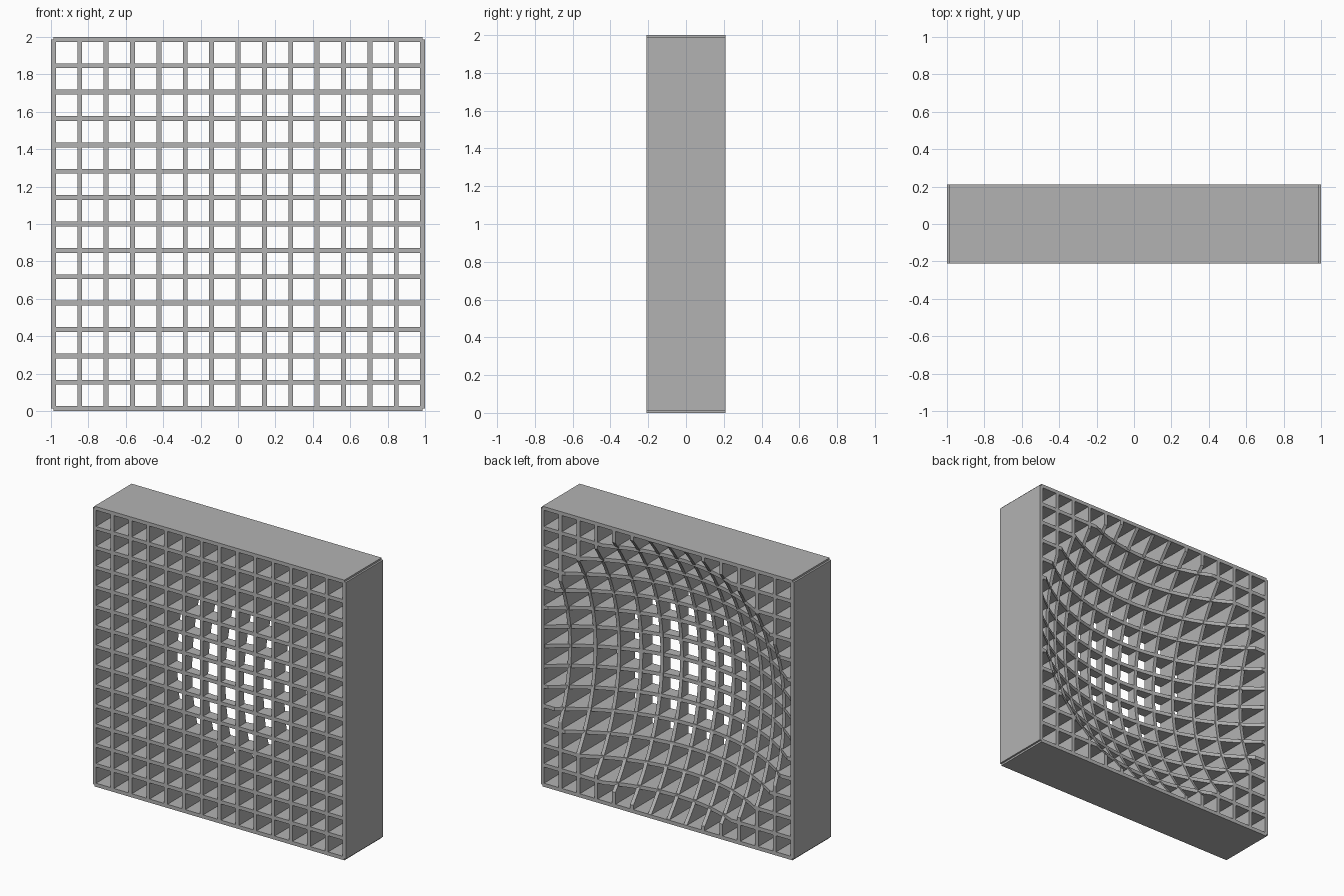
import bpy, bmesh, math
from mathutils import Vector

cube = bpy.data.objects.get("Cube")
if cube:
    bpy.data.objects.remove(cube, do_unlink=True)

grey = bpy.data.materials.new("light grey")
grey.use_nodes = True
colour = (0.45, 0.45, 0.45, 1)
grey.diffuse_color = colour
grey.node_tree.nodes["Principled BSDF"].inputs["Base Color"].default_value = colour

CELLS = 14
HALF = 0.987            # centre line of the outer slats
THICK = 0.026
DEPTH = 0.21            # half depth of the crate
DISH_R, DISH_Y = 1.496, 1.336   # sphere that hollows the back
STEPS = 40


def slat_profile(offset):
    """Outline (along, y) of a slat whose back follows the sphere."""
    pts = [(HALF, -DEPTH), (HALF, DEPTH)]
    rim2 = DISH_R ** 2 - (DISH_Y - DEPTH) ** 2
    half2 = rim2 - offset ** 2
    if half2 > 0:
        half = math.sqrt(half2)
        for i in range(STEPS + 1):
            t = half * math.cos(math.pi * i / STEPS)
            pts.append((t, DISH_Y - math.sqrt(DISH_R ** 2 - offset ** 2 - t * t)))
    return pts + [(-HALF, DEPTH), (-HALF, -DEPTH)]


def make_slat(name, offset, upright):
    bm = bmesh.new()

    def place(along, y, across):
        x, z = (across, along) if upright else (along, across)
        return Vector((x, y, z + 1))

    verts = [bm.verts.new(place(a, y, offset - THICK / 2)) for a, y in slat_profile(offset)]
    face = bm.faces.new(verts)
    shift = place(0, 0, THICK) - place(0, 0, 0)
    ext = bmesh.ops.extrude_face_region(bm, geom=[face], use_keep_orig=True)
    moved = [g for g in ext["geom"] if isinstance(g, bmesh.types.BMVert)]
    bmesh.ops.translate(bm, verts=moved, vec=shift)
    bmesh.ops.recalc_face_normals(bm, faces=bm.faces)
    mesh = bpy.data.meshes.new(name)
    bm.to_mesh(mesh)
    bm.free()
    mesh.materials.append(grey)
    bpy.context.collection.objects.link(bpy.data.objects.new(name, mesh))


# Crossing upright and level slats; the outermost ones form the frame
for i in range(CELLS + 1):
    offset = HALF * (2 * i / CELLS - 1)
    kind = "frame" if i in (0, CELLS) else "slat"
    make_slat(f"upright_{kind}_{i}", offset, True)
    make_slat(f"level_{kind}_{i}", offset, False)
